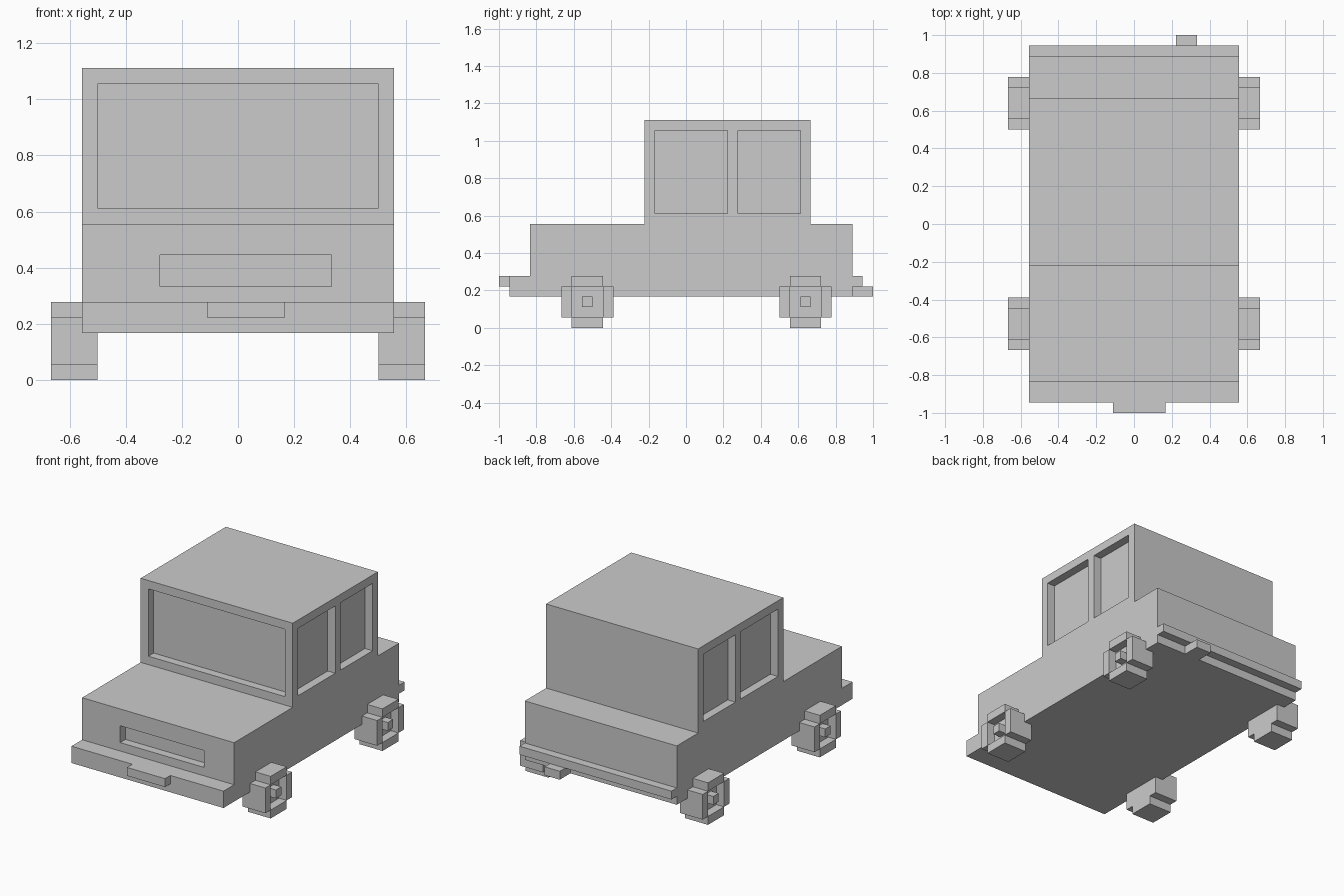
import bpy, bmesh

if "Cube" in bpy.data.objects:
    bpy.data.objects.remove(bpy.data.objects["Cube"])

U = 1 / 18  # block size; all coordinates below are in blocks


def finish(name, bm):
    bmesh.ops.recalc_face_normals(bm, faces=bm.faces)
    me = bpy.data.meshes.new(name)
    bm.to_mesh(me)
    bm.free()
    ob = bpy.data.objects.new(name, me)
    bpy.context.collection.objects.link(ob)
    return ob


def prism(bm, profile, x0, x1):
    """Extrude a (y, z) profile from x0 to x1."""
    face = bm.faces.new([bm.verts.new((x0 * U, y * U, z * U)) for y, z in profile])
    ext = bmesh.ops.extrude_face_region(bm, geom=[face])["geom"]
    verts = [v for v in ext if isinstance(v, bmesh.types.BMVert)]
    bmesh.ops.translate(bm, verts=verts, vec=((x1 - x0) * U, 0, 0))


def block(bm, x0, x1, y0, y1, z0, z1):
    prism(bm, [(y0, z0), (y1, z0), (y1, z1), (y0, z1)], x0, x1)


def box(name, *bounds):
    bm = bmesh.new()
    block(bm, *bounds)
    return finish(name, bm)


# Body: bumpers, hood, cab and rear deck in one side profile
bm = bmesh.new()
prism(bm, [(-17, 3), (16, 3), (16, 4), (17, 4), (17, 5), (16, 5), (16, 10),
           (12, 10), (12, 20), (-4, 20), (-4, 10), (-15, 10), (-15, 5), (-17, 5)],
      -10, 10)
body = finish("car_body", bm)

# Recesses: windshield, grille and two windows on each side
cuts = [("windshield_cutter", (-8.99, 8.99, -5, -3.01, 11, 19)),
        ("grille_cutter", (-5, 6, -16, -14, 6, 8))]
for side, x0, x1 in (("right", 9, 11), ("left", -11, -9)):
    cuts.append((f"front_window_{side}_cutter", (x0, x1, -3, 4, 11, 19)))
    cuts.append((f"rear_window_{side}_cutter", (x0, x1, 5, 11, 11, 19)))
for name, bounds in cuts:
    cutter = box(name, *bounds)
    cutter.hide_render = True
    cutter.hide_viewport = True
    cutter.display_type = 'WIRE'
    mod = body.modifiers.new(name, 'BOOLEAN')
    mod.operation = 'DIFFERENCE'
    mod.solver = 'EXACT'
    mod.object = cutter

# Front plate and exhaust pipe
box("front_plate", -2, 3, -18, -17, 4, 5)
box("exhaust_pipe", 4, 6, 16, 18, 3, 4)

# Wheels: plus-shaped core, raised rim blocks and hub, mirrored to the left
for name, c in (("front_wheels", -9.5), ("rear_wheels", 11.5)):
    bm = bmesh.new()
    plus = [(-1.5, 0), (1.5, 0), (1.5, 1), (2.5, 1), (2.5, 4), (1.5, 4),
            (1.5, 5), (-1.5, 5), (-1.5, 4), (-2.5, 4), (-2.5, 1), (-1.5, 1)]
    prism(bm, [(c + y, z) for y, z in plus], 9, 11)
    for y0, y1, z0, z1 in ((-1.5, 1.5, 0, 1), (-1.5, 1.5, 4, 5),
                           (-2.5, -1.5, 1, 4), (1.5, 2.5, 1, 4),
                           (-0.5, 0.5, 2, 3)):
        block(bm, 11, 12, c + y0, c + y1, z0, z1)
    wheels = finish(name, bm)
    mirror = wheels.modifiers.new("mirror", 'MIRROR')
    mirror.use_mirror_merge = False
